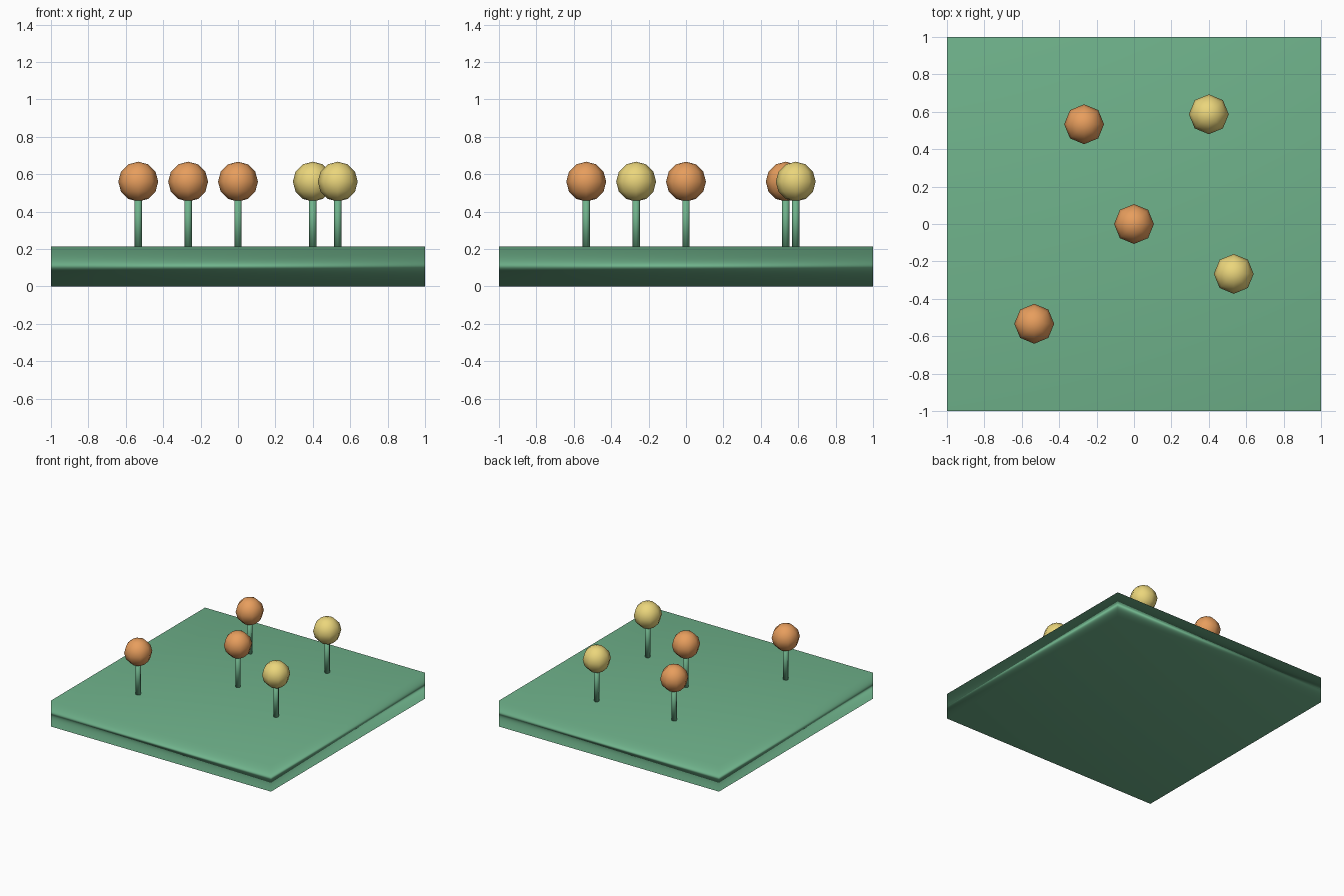
import bpy

if "Cube" in bpy.data.objects:
    bpy.data.objects.remove(bpy.data.objects["Cube"])

U = 1 / 15  # base grid unit


def material(name, rgb):
    m = bpy.data.materials.new(name)
    m.diffuse_color = (*rgb, 1)
    m.use_nodes = True
    m.node_tree.nodes["Principled BSDF"].inputs["Base Color"].default_value = m.diffuse_color
    return m


green = material("green", (0.16, 0.45, 0.26))
orange = material("orange", (0.80, 0.34, 0.11))
yellow = material("yellow", (0.83, 0.67, 0.20))


def finish(name, mat):
    ob = bpy.context.object
    ob.name = name
    ob.data.materials.append(mat)
    bpy.ops.object.shade_smooth()
    return ob


# Square slab
bpy.ops.mesh.primitive_cube_add(size=1, location=(0, 0, 1.6 * U))
slab = finish("base_slab", green)
slab.scale = (2, 2, 3.2 * U)

# Balls on stems: position in units, colour
flowers = [
    (-8, -8, orange),
    (0, 0, orange),
    (-4, 8, orange),
    (8, -4, yellow),
    (6, 8.8, yellow),
]
for i, (x, y, mat) in enumerate(flowers, 1):
    bpy.ops.mesh.primitive_cylinder_add(
        vertices=8, radius=0.3 * U, depth=4 * U, location=(x * U, y * U, 5.2 * U))
    finish(f"stem_{i}", green)
    bpy.ops.mesh.primitive_uv_sphere_add(
        segments=8, ring_count=6, radius=1.6 * U, location=(x * U, y * U, 8.4 * U))
    finish(f"ball_{i}", mat)
